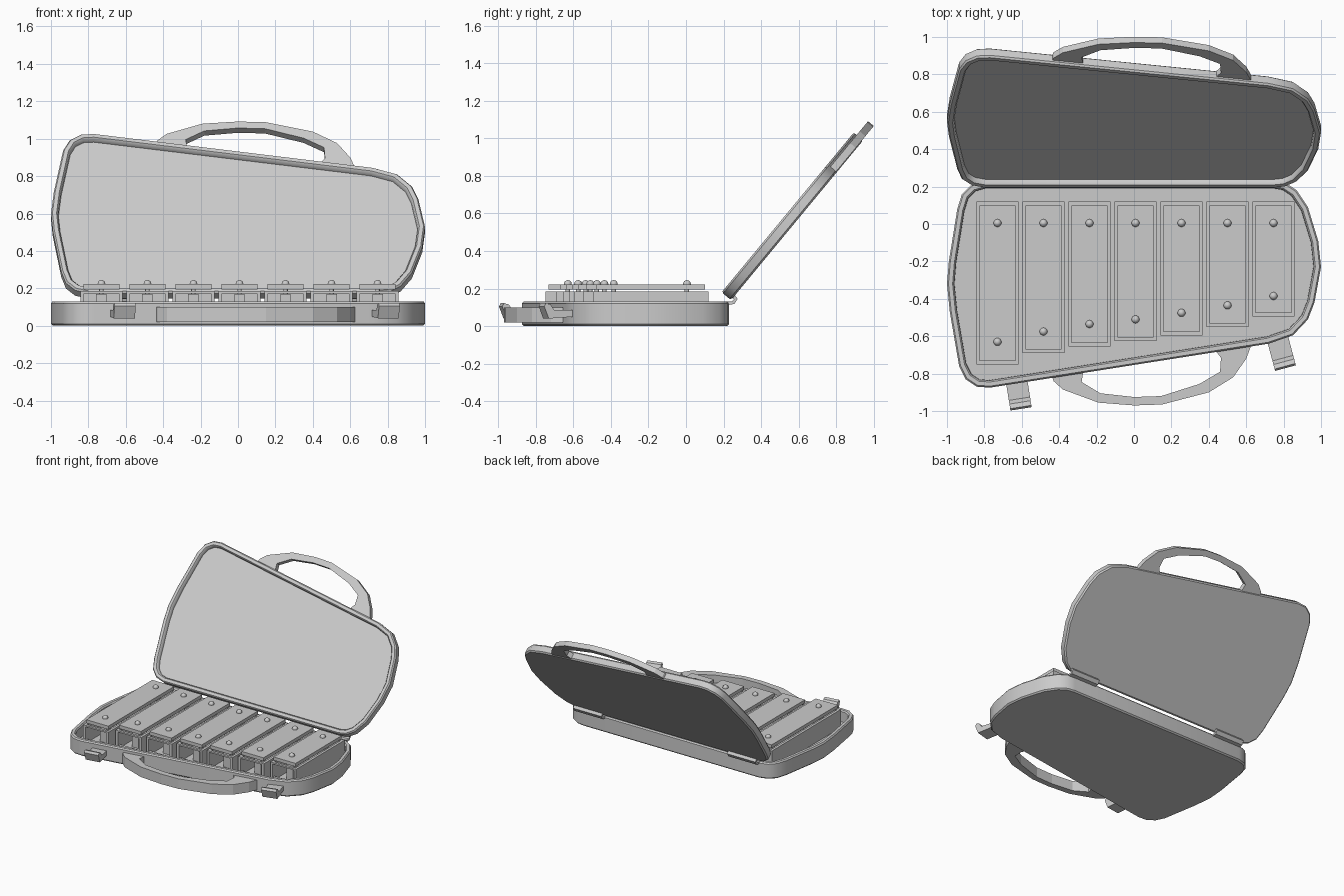
import bpy
import bmesh
from math import radians
from mathutils import Matrix, Vector

default_cube = bpy.data.objects.get("Cube")
if default_cube:
    bpy.data.objects.remove(default_cube, do_unlink=True)

grey = bpy.data.materials.new("plain grey")
grey.use_nodes = True
grey.diffuse_color = (0.6, 0.6, 0.6, 1)
grey.node_tree.nodes["Principled BSDF"].inputs["Base Color"].default_value = (0.6, 0.6, 0.6, 1)


def finish(name, bm, smooth=0, matrix=None):
    """Turn a bmesh into a named grey object."""
    if matrix:
        bm.transform(matrix)
    bmesh.ops.recalc_face_normals(bm, faces=bm.faces)
    mesh = bpy.data.meshes.new(name)
    bm.to_mesh(mesh)
    bm.free()
    mesh.materials.append(grey)
    if smooth:
        mesh.shade_smooth()
        mesh.set_sharp_from_angle(angle=radians(smooth))
    obj = bpy.data.objects.new(name, mesh)
    bpy.context.scene.collection.objects.link(obj)
    return obj


def add_box(bm, x0, x1, y0, y1, z0, z1):
    size = Matrix.Diagonal((x1 - x0, y1 - y0, z1 - z0, 1))
    centre = Matrix.Translation(((x0 + x1) / 2, (y0 + y1) / 2, (z0 + z1) / 2))
    bmesh.ops.create_cube(bm, size=1, matrix=centre @ size)


def bridge_rings(bm, rings):
    """Skin closed rings of points and cap both ends."""
    loops = [[bm.verts.new(p) for p in ring] for ring in rings]
    count = len(loops[0])
    for a, b in zip(loops, loops[1:]):
        for i in range(count):
            j = (i + 1) % count
            bm.faces.new((a[i], a[j], b[j], b[i]))
    bm.faces.new(loops[0][::-1])
    bm.faces.new(loops[-1])


def inset(points, amount):
    """Move a counter-clockwise outline inward with mitred corners."""
    result = []
    for i, p in enumerate(points):
        p = Vector(p)
        d0 = (p - Vector(points[i - 1])).normalized()
        d1 = (Vector(points[(i + 1) % len(points)]) - p).normalized()
        n0, n1 = Vector((-d0.y, d0.x)), Vector((-d1.y, d1.x))
        mid = (n0 + n1).normalized()
        result.append(p + mid * amount / mid.dot(n0))
    return result


def flip(points):
    """Reflect the case plan so its hinge edge lies on y = 0."""
    return [(x, 0.23 - y) for x, y in reversed(points)]


def shell(name, outline, height, floor, matrix=None):
    profile = [(0.01, 0), (0, 0.01), (0, height - 0.01), (0.008, height),
               (0.03, height), (0.038, height - 0.01), (0.04, floor)]
    bm = bmesh.new()
    bridge_rings(bm, [[(p.x, p.y, z) for p in inset(outline, d)] for d, z in profile])
    finish(name, bm, 35, matrix)


def handle(name, outline, z0, z1, matrix=None):
    bm = bmesh.new()
    bridge_rings(bm, [[(x, y, z) for x, y in outline] for z in (z0, z1)])
    finish(name, bm, 0, matrix)


# Case plan, counter-clockwise, and the carrying handle plan
case = [(-1, -.32), (-.985, -.47), (-.935, -.76), (-.9, -.83), (-.84, -.87), (-.77, -.875),
        (.72, -.64), (.85, -.595), (.93, -.51), (.965, -.42), (1, -.23), (.985, -.09),
        (.93, .09), (.87, .18), (.81, .22), (.75, .23), (-.8, .23), (-.87, .21),
        (-.92, .16), (-.945, .08), (-.99, -.2)]
grip = [(-.44, -.81), (-.43, -.84), (-.38, -.885), (-.19, -.955), (0, -.97), (.15, -.965),
        (.4, -.9), (.53, -.82), (.6, -.72), (.63, -.64), (.43, -.67), (.465, -.715),
        (.46, -.79), (.35, -.855), (.145, -.92), (0, -.925), (-.18, -.905),
        (-.28, -.845), (-.27, -.78)]

# Lower tray and the lid leaning back on its hinge
lid_pose = (Matrix.Translation((0, 0.19, 0.18)) @ Matrix.Rotation(radians(50.4), 4, "X")
            @ Matrix.Translation((0, 0, -0.065)))
shell("tray", case, 0.13, 0.04)
handle("tray_handle", grip, 0.02, 0.1)
shell("lid", flip(case), 0.065, 0.035, lid_pose)
handle("lid_handle", flip(grip), 0.005, 0.045, lid_pose)

# Resonator boxes, each with a tone bar and two bolts
fronts = [-.75, -.69, -.655, -.625, -.595, -.55, -.495]
bolt_rows = [-.63, -.575, -.535, -.51, -.475, -.435, -.385]
for i, (front, bolt_y) in enumerate(zip(fronts, bolt_rows)):
    x = -0.73 + i * 0.246
    back, half, wall, top = 0.12, 0.113, 0.02, 0.185
    bm = bmesh.new()
    for side in (-1, 1):
        edges = sorted((x + side * half, x + side * (half - wall)))
        add_box(bm, *edges, front, back, 0.04, top)
    inner = (x - half + wall, x + half - wall)
    add_box(bm, *inner, back - wall, back, 0.04, top)
    add_box(bm, *inner, front, front + wall, 0.04, 0.07)
    add_box(bm, *inner, front, front + wall, top - 0.012, top)
    finish(f"resonator_box_{i + 1}", bm)

    bm = bmesh.new()
    add_box(bm, x - 0.097, x + 0.097, front + 0.018, back - 0.02, 0.195, 0.222)
    finish(f"tone_bar_{i + 1}", bm)

    bm = bmesh.new()
    for y in (bolt_y, 0.005):
        add_box(bm, x - 0.028, x + 0.028, y - 0.028, y + 0.028, 0.04, 0.17)
        bmesh.ops.create_cone(bm, cap_ends=True, segments=12, radius1=0.012, radius2=0.012,
                              depth=0.06, matrix=Matrix.Translation((x, y, 0.19)))
        bmesh.ops.create_uvsphere(bm, u_segments=14, v_segments=8, radius=0.021,
                                  matrix=Matrix.Translation((x, y, 0.224)))
    finish(f"bolts_{i + 1}", bm, 40)


def extrude_along_x(name, profile, width, matrix):
    bm = bmesh.new()
    bridge_rings(bm, [[(x, y, z) for y, z in profile] for x in (-width / 2, width / 2)])
    finish(name, bm, 0, matrix)


# Hooked latches on the slanted front edge
hook = [(.03, .05), (-.11, .04), (-.135, .105), (-.125, .122), (-.1, .115), (-.08, .085), (.03, .085)]
for name, x, y, angle in (("right_latch", -.625, -.855, 9), ("left_latch", .775, -.64, 15)):
    pose = Matrix.Translation((x, y, 0)) @ Matrix.Rotation(radians(angle), 4, "Z")
    extrude_along_x(name, hook, 0.115, pose)

# Curved hinge clips behind the tray
clip = [(.22, .13), (.228, .113), (.258, .118), (.275, .145), (.255, .172),
        (.24, .157), (.256, .144), (.246, .131)]
for name, x in (("right_hinge", -.68), ("left_hinge", .68)):
    extrude_along_x(name, clip, 0.25, Matrix.Translation((x, 0, 0)))
